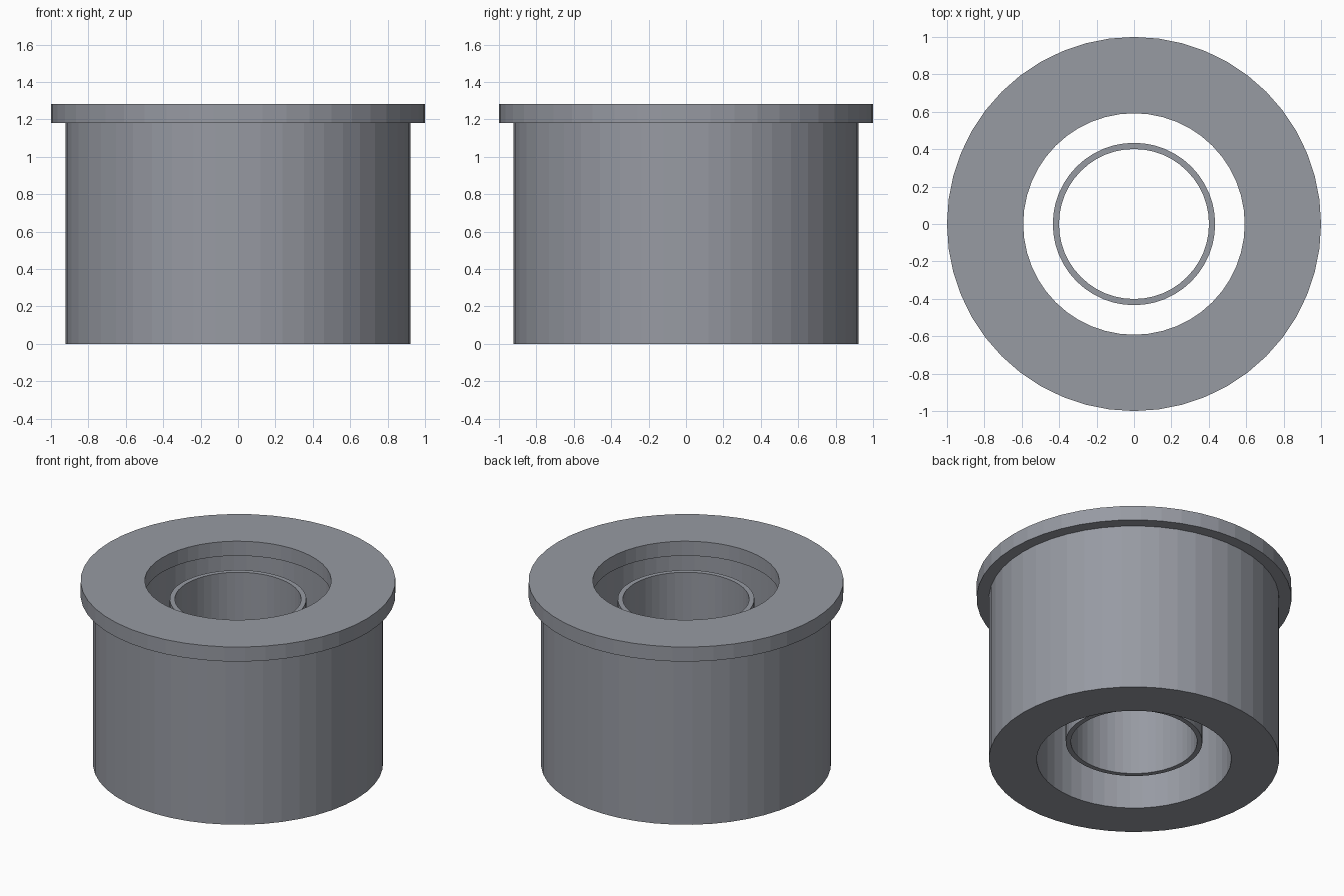
import bpy
import bmesh
from math import cos, sin, tau

if "Cube" in bpy.data.objects:
    bpy.data.objects.remove(bpy.data.objects["Cube"])

SIDES = 48

# Dark bluish grey metal
steel = bpy.data.materials.new("dark_steel")
steel.diffuse_color = (0.31, 0.325, 0.365, 1.0)
steel.use_nodes = True
steel.node_tree.nodes["Principled BSDF"].inputs["Base Color"].default_value = steel.diffuse_color


def tube(name, r_in, r_out, z0, z1):
    """Flat-faced ring with a rectangular cross-section."""
    profile = [(r_in, z0), (r_out, z0), (r_out, z1), (r_in, z1)]
    bm = bmesh.new()
    rings = []
    for i in range(SIDES):
        a = tau * i / SIDES
        rings.append([bm.verts.new((r * cos(a), r * sin(a), z)) for r, z in profile])
    for i in range(SIDES):
        a, b = rings[i], rings[(i + 1) % SIDES]
        for j in range(4):
            k = (j + 1) % 4
            bm.faces.new((a[j], b[j], b[k], a[k]))
    bmesh.ops.recalc_face_normals(bm, faces=bm.faces)
    mesh = bpy.data.meshes.new(name)
    bm.to_mesh(mesh)
    bm.free()
    mesh.materials.append(steel)
    obj = bpy.data.objects.new(name, mesh)
    bpy.context.collection.objects.link(obj)
    return obj


# Thick outer sleeve
tube("outer_body", 0.618, 0.922, 0.0, 1.18)
# Wider lip on top, with a slightly narrower bore
tube("top_flange", 0.592, 1.0, 1.18, 1.282)
# Thin free-standing tube inside, recessed at both ends
tube("inner_sleeve", 0.401, 0.434, 0.128, 1.153)
